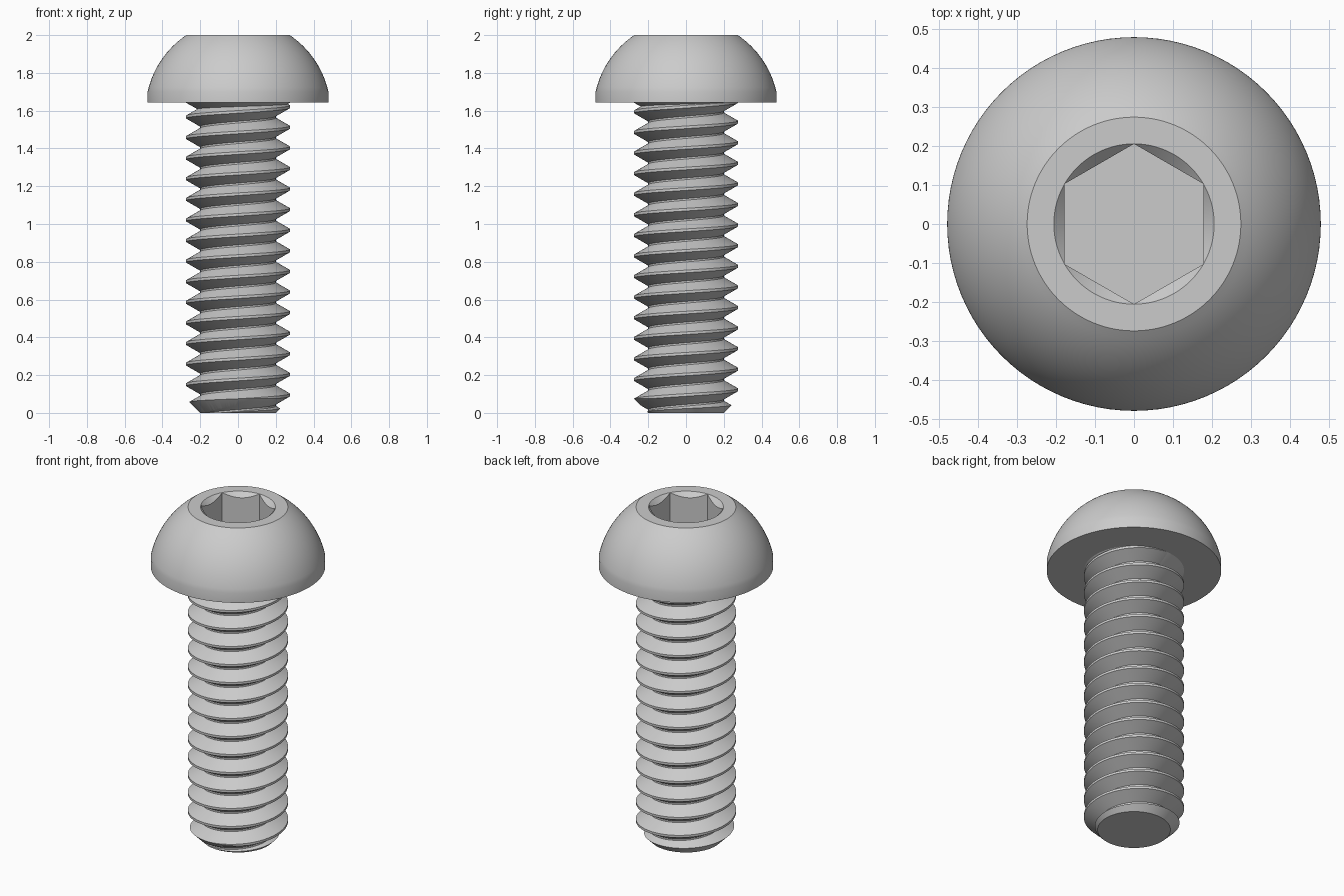
import bpy, bmesh, math

if "Cube" in bpy.data.objects:
    bpy.data.objects.remove(bpy.data.objects["Cube"])

N = 96                       # segments around the axis
HEAD_Z, TOP = 1.642, 2.0     # underside and top of the head
MAJOR, ROOT, PITCH = 0.275, 0.2, 0.109
FLANK, CREST = 0.043, 0.007  # flank height and half the crest flat

steel = bpy.data.materials.new("steel_grey")
steel.use_nodes = True
colour = (0.6, 0.6, 0.6, 1)
steel.diffuse_color = colour
steel.node_tree.nodes["Principled BSDF"].inputs["Base Color"].default_value = colour


def finish(bm, name):
    bmesh.ops.remove_doubles(bm, verts=bm.verts, dist=1e-5)
    bmesh.ops.recalc_face_normals(bm, faces=bm.faces)
    mesh = bpy.data.meshes.new(name)
    bm.to_mesh(mesh)
    bm.free()
    mesh.materials.append(steel)
    obj = bpy.data.objects.new(name, mesh)
    bpy.context.collection.objects.link(obj)
    return obj


def smooth(obj):
    bpy.ops.object.select_all(action='DESELECT')
    obj.select_set(True)
    bpy.context.view_layer.objects.active = obj
    bpy.ops.object.shade_smooth_by_angle(angle=math.radians(25))


def lathe(name, profile):
    """Closed solid from rings; each ring is a function angle -> (radius, z)."""
    bm = bmesh.new()
    rings = []
    for ring in profile:
        row = []
        for i in range(N):
            a = math.tau * i / N
            r, z = ring(a)
            row.append(bm.verts.new((r * math.cos(a), r * math.sin(a), z)))
        rings.append(row)
    for lo, hi in zip(rings, rings[1:]):
        for i in range(N):
            j = (i + 1) % N
            bm.faces.new((lo[i], lo[j], hi[j], hi[i]))
    bm.faces.new(rings[0][::-1])
    bm.faces.new(rings[-1])
    return finish(bm, name)


def circle(r, z):
    return lambda a: (r, z)


def hex_radius(a):
    sixth = math.pi / 3
    return 0.178 / math.cos((a + sixth / 2) % sixth - sixth / 2)


# Domed head with a countersunk hexagonal socket
SOCKET_R = 0.178 / math.cos(math.pi / 6)
DOME_C, DOME_R = 1.5934, 0.4903
start = math.asin((1.70 - DOME_C) / DOME_R)
end = math.asin((TOP - DOME_C) / DOME_R)
profile = [circle(0.479, HEAD_Z)]
for i in range(17):
    t = start + (end - start) * i / 16
    profile.append(circle(DOME_R * math.cos(t), DOME_C + DOME_R * math.sin(t)))
profile += [
    circle(SOCKET_R, TOP),
    lambda a: (hex_radius(a), TOP - (SOCKET_R - hex_radius(a))),
    lambda a: (hex_radius(a), 1.79),
]
smooth(lathe("button_head", profile))

# Flared collar where the thread runs out under the head
smooth(lathe("runout_collar", [circle(ROOT - 0.001, HEAD_Z - FLANK),
                               circle(MAJOR, HEAD_Z), circle(MAJOR, HEAD_Z + 0.015)]))

# Right-handed threaded shank: columns of profile points sheared along the helix
section = [(-CREST - FLANK, ROOT), (-CREST, MAJOR), (CREST, MAJOR), (CREST + FLANK, ROOT)]
bm = bmesh.new()
columns = []
for i in range(N):
    a = math.tau * i / N
    col = []
    for turn in range(-4, 18):
        for dz, r in section:
            z = 0.095 + PITCH * (turn + i / N) + dz
            col.append(bm.verts.new((r * math.cos(a), r * math.sin(a), z)))
    columns.append(col)
for i in range(N):
    shift = len(section) if i == N - 1 else 0      # the seam climbs one turn
    here, there = columns[i], columns[(i + 1) % N]
    for k in range(len(here) - 1 - shift):
        bm.faces.new((here[k], there[k + shift], there[k + 1 + shift], here[k + 1]))
# Trim both ends square and cap them
for z, side in ((0.0, -1), (HEAD_Z + 0.01, 1)):
    geom = bm.verts[:] + bm.edges[:] + bm.faces[:]
    cut = bmesh.ops.bisect_plane(bm, geom=geom, dist=1e-6, plane_co=(0, 0, z),
                                 plane_no=(0, 0, side), clear_outer=True)
    rim = [e for e in cut["geom_cut"] if isinstance(e, bmesh.types.BMEdge)]
    bmesh.ops.edgeloop_fill(bm, edges=rim)
shank = finish(bm, "threaded_shank")

# Chamfer the tip with a conical cutter
cutter = lathe("tip_cutter", [circle(0.19, -0.01), circle(0.4, 0.2), circle(0.4, 1.9)])
cutter.hide_render = True
mod = shank.modifiers.new("tip_chamfer", 'BOOLEAN')
mod.operation, mod.solver, mod.object = 'INTERSECT', 'EXACT', cutter
bpy.context.view_layer.update()
evaluated = shank.evaluated_get(bpy.context.evaluated_depsgraph_get())
trimmed = bpy.data.meshes.new_from_object(evaluated)
shank.modifiers.clear()
shank.data = trimmed
bpy.data.objects.remove(cutter)
smooth(shank)
